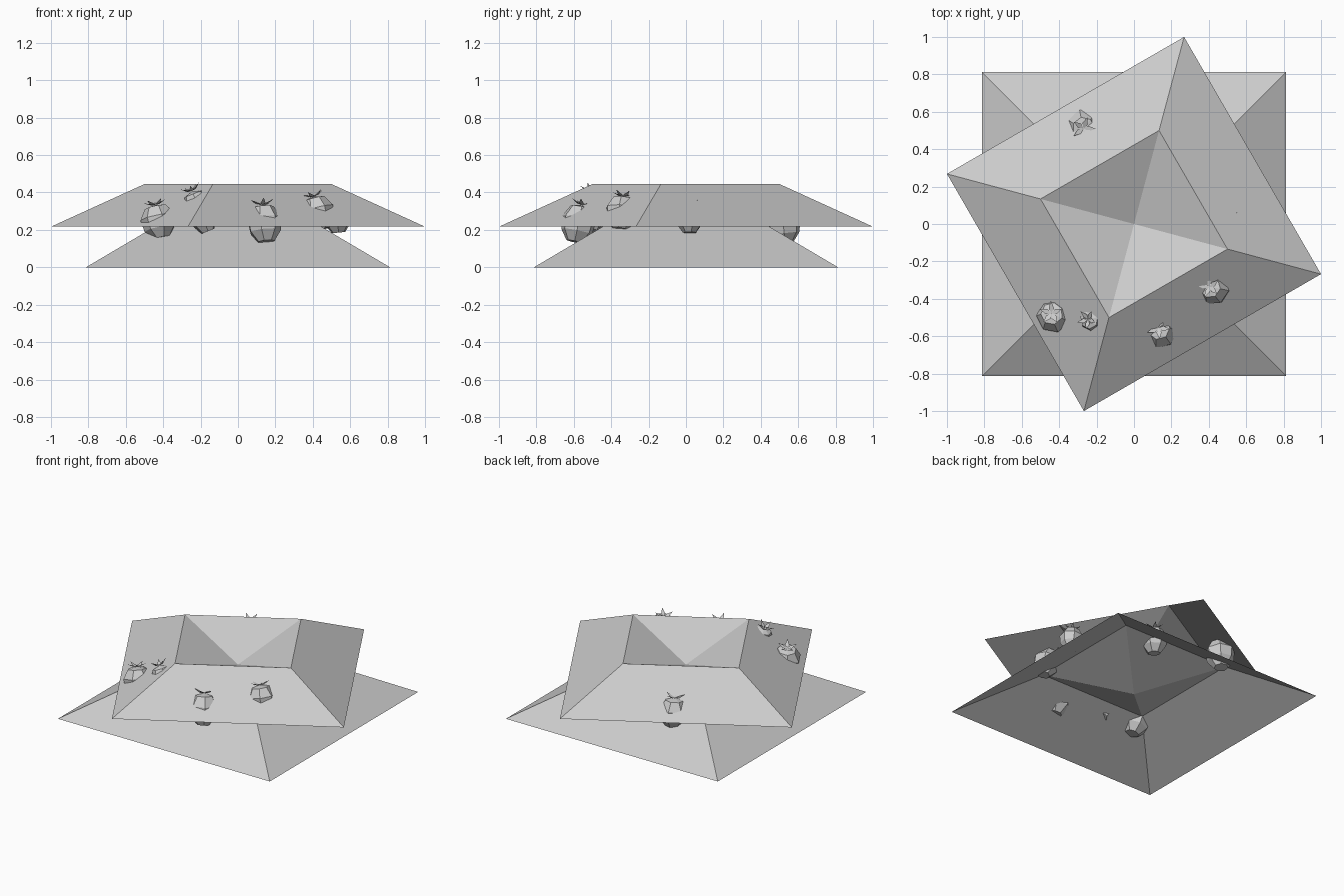
import bpy
import math
from mathutils import Vector

if "Cube" in bpy.data.objects:
    bpy.data.objects.remove(bpy.data.objects["Cube"])


def make_object(name, verts, faces):
    mesh = bpy.data.meshes.new(name)
    mesh.from_pydata(verts, [], faces)
    mesh.update()
    obj = bpy.data.objects.new(name, mesh)
    bpy.context.collection.objects.link(obj)
    return obj


def ring(radius, z, n, turn=0.0):
    return [(radius * math.cos(turn + 2 * math.pi * i / n),
             radius * math.sin(turn + 2 * math.pi * i / n), z) for i in range(n)]


# Foliage tier: four sloping sides, with the top dipping to a centre point
def foliage(name, radius, turn, z_low, z_rim, z_dip):
    turn = math.radians(turn)
    verts = ring(radius, z_low, 4, turn) + ring(radius / 2, z_rim, 4, turn)
    verts.append((0, 0, z_dip))
    faces = []
    for i in range(4):
        j = (i + 1) % 4
        faces += [(i, j, 4 + j, 4 + i), (4 + i, 4 + j, 8)]
    make_object(name, verts, faces)


# Fruit: faceted tapered body with a crown of pointed sepals
def fruit(name, centre, lean, scale=1.0, length=1.0):
    n = 7
    profile = [(0.045, -0.105), (0.085, -0.05), (0.095, 0.02), (0.06, 0.082)]
    verts = []
    for r, z in profile:
        verts += ring(r, z, n)
    faces = [tuple(reversed(range(n)))]
    for k in range(len(profile) - 1):
        for i in range(n):
            j = (i + 1) % n
            faces.append((k * n + i, k * n + j, (k + 1) * n + j, (k + 1) * n + i))
    verts.append((0, 0, 0.095))
    top = len(verts) - 1
    last = (len(profile) - 1) * n
    faces += [(last + i, last + (i + 1) % n, top) for i in range(n)]
    body = make_object(name, verts, faces)

    leaf_verts, leaf_faces = [(0, 0, 0.097)], []
    for i in range(5):
        a = 2 * math.pi * i / 5
        b = len(leaf_verts)
        for r, da, z in [(0.03, -0.5, 0.1), (0.065, 0, 0.122), (0.03, 0.5, 0.1)]:
            leaf_verts.append((r * math.cos(a + da), r * math.sin(a + da), z))
        leaf_faces.append((0, b, b + 1, b + 2))
    crown = make_object(name + "_crown", leaf_verts, leaf_faces)

    for obj in (body, crown):
        obj.location = centre
        obj.rotation_mode = 'QUATERNION'
        obj.rotation_quaternion = Vector(lean).to_track_quat('Z', 'Y')
        obj.scale = (scale, scale, scale * length)


foliage("lower_foliage", 1.15, 45, 0.0, 0.24, 0.07)
foliage("upper_foliage", 1.0353, 75, 0.217, 0.445, 0.283)

# Fruits poking through the foliage: centre, axis direction, scale, length
fruits = [
    ((0.14, -0.575, 0.24), (-0.1, 0.2, 1), 1.0, 1.0),
    ((-0.425, -0.49, 0.25), (-0.2, 0.15, 1), 1.0, 0.9),
    ((-0.205, -0.51, 0.305), (-0.4, 0, 1), 0.85, 1.35),
    ((0.425, -0.345, 0.295), (-0.25, 0.1, 1), 0.95, 0.95),
    ((-0.27, 0.52, 0.23), (0, -0.1, 1), 1.0, 0.95),
    ((0.13, 0.35, 0.26), (0.1, 0.1, 1), 0.9, 0.95),
    ((0.53, 0.02, 0.265), (-0.1, 0, 1), 0.8, 0.95),
]
for i, (centre, lean, scale, length) in enumerate(fruits):
    fruit("fruit_%d" % (i + 1), centre, lean, scale, length)
